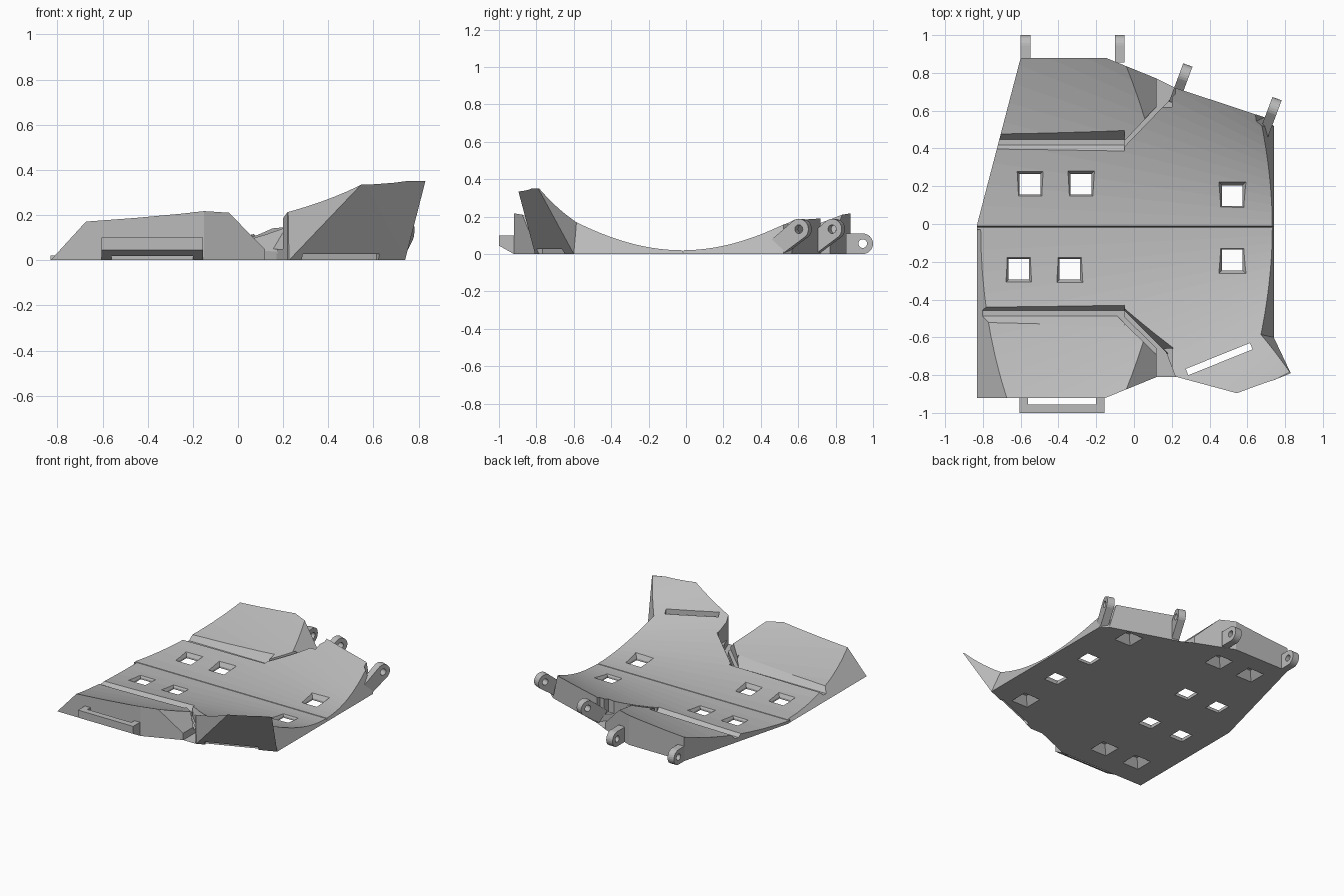
import bpy, bmesh, math
from mathutils import Vector

cube = bpy.data.objects.get("Cube")
if cube:
    bpy.data.objects.remove(cube, do_unlink=True)

grey = bpy.data.materials.new("plain_grey")
grey.use_nodes = True
grey.diffuse_color = (0.5, 0.5, 0.5, 1)
grey.node_tree.nodes["Principled BSDF"].inputs["Base Color"].default_value = (0.5, 0.5, 0.5, 1)

MID = -0.02   # the plate is symmetric in curvature about this y


def finish(name, bm):
    bmesh.ops.recalc_face_normals(bm, faces=bm.faces)
    mesh = bpy.data.meshes.new(name)
    bm.to_mesh(mesh)
    bm.free()
    mesh.materials.append(grey)
    ob = bpy.data.objects.new(name, mesh)
    bpy.context.collection.objects.link(ob)
    return ob


def loft(name, ring_a, ring_b):
    """Closed solid between two rings of 3D points."""
    bm = bmesh.new()
    a = [bm.verts.new(p) for p in ring_a]
    b = [bm.verts.new(p) for p in ring_b]
    n = len(a)
    sides = [bm.faces.new((a[i], a[(i + 1) % n], b[(i + 1) % n], b[i])) for i in range(n)]
    caps = [bm.faces.new(a), bm.faces.new(b)]
    bmesh.ops.triangulate(bm, faces=sides + caps)
    return finish(name, bm)


def upright(name, low, high, z0, z1):
    return loft(name, [(x, y, z0) for x, y in low], [(x, y, z1) for x, y in high])


def along(name, profile, start, end):
    """Sweep a (sideways, z) profile straight from start to end in plan."""
    s, e = Vector(start), Vector(end)
    d = (e - s).normalized()
    side = Vector((-d.y, d.x))
    ring = lambda c: [(*(c + side * u), z) for u, z in profile]
    return loft(name, ring(s), ring(e))


def square(x, y, h):
    return [(x - h, y - h), (x + h, y - h), (x + h, y + h), (x - h, y + h)]


def boolean(ob, other, operation="DIFFERENCE"):
    mod = ob.modifiers.new("cut", "BOOLEAN")
    mod.operation, mod.solver, mod.object = operation, "EXACT", other
    bpy.context.view_layer.objects.active = ob
    bpy.ops.object.modifier_apply(modifier=mod.name)
    bpy.data.objects.remove(other, do_unlink=True)


# Outline of the plate: (lower x, y), (upper x, y) of the leaning sides
outline = [
    ((-.83, -.92), (-.51, -.92)), ((-.15, -.92), None), ((.12, -.81), None),
    ((.12, -.66), None), ((-.05, -.49), None), ((-.05, -.46), None),
    ((.17, -.68), None), ((.22, -.81), None), ((.226, -.807), (.56, -.90)),
    ((.74, -.6), (.83, -.79)), ((.74, -.57), (.6, -.57)), ((.74, .52), (.6, .52)),
    ((.69, .565), (.6, .595)), ((.22, .72), None), ((.22, .69), None),
    ((-.05, .41), None), ((-.05, .44), None), ((.12, .62), None),
    ((.12, .77), None), ((-.15, .88), None), ((-.6, .88), None),
    ((-.83, 0), None), ((-.83, -.03), (-.51, -.03)),
]
plate = upright("curved_plate", [a for a, b in outline],
                [b or a for a, b in outline], 0, .35)

# Conical hollow upper surface: straight rulings that narrow towards +x
STRIPS = 60
bm = bmesh.new()
rows = []
for i in range(STRIPS + 1):
    t = -.62 + 1.24 * i / STRIPS
    row = []
    for x in (-.95, .95):
        w = 3.75 - 2.4 * x
        y, z = MID + t * w, .02 + t * t * w
        row.append((bm.verts.new((x, y, z)), bm.verts.new((x, y, -.1))))
    rows.append(row)
for (l0, r0), (l1, r1) in zip(rows, rows[1:]):
    bm.faces.new((l0[0], r0[0], r1[0], l1[0]))
    bm.faces.new((l0[1], r0[1], r1[1], l1[1]))
    bm.faces.new((l0[0], l1[0], l1[1], l0[1]))
    bm.faces.new((r0[0], r1[0], r1[1], r0[1]))
for l, r in (rows[0], rows[-1]):
    bm.faces.new((l[0], r[0], r[1], l[1]))
boolean(plate, finish("hollow", bm), "INTERSECT")

# Sloped ends of the two left-hand wings
for y0, y1, inner in ((-.95, -.66, -.36), (.95, .62, .32)):
    boolean(plate, upright("end_slope",
            [(.119, y0), (.2, y0), (.2, y1), (.119, y1)],
            [(-.18, y0), (.2, y0), (.2, y1), (-.18, inner)], .05, .35))

# Folding grooves: middle, two wing creases and the bevel beside the front slit
boolean(plate, along("middle_groove", [(-.015, .06), (0, .007), (.015, .06)],
                     (-1, -.015), (1, -.015)))
crease = [(-.1, .12), (-.012, .03), (.018, .03), (.09, .12)]
for y in (-.475, .43):
    boolean(plate, along("wing_crease", crease, (-1, y), (-.05, y)))
boolean(plate, along("slit_bevel", [(-.04, .03), (0, .03), (.07, .2), (-.04, .2)],
                     (-.06, -.46), (.175, -.69)))

# Square windows, flared upwards
for x, y in ((-.55, .21), (-.28, .21), (.52, .15), (-.61, -.24), (-.34, -.24), (.52, -.19)):
    boolean(plate, upright("window_cut", square(x, y, .055), square(x, y, .055), -.05, .2))
    boolean(plate, upright("window_flare", square(x, y, .05), square(x, y, .11), .005, .11))

# Blind tapered pockets underneath
for x, y in ((.49, .53), (.49, -.54), (-.17, .68), (-.44, .68), (-.33, -.70), (-.61, -.70)):
    boolean(plate, upright("pocket_cut", square(x, y, .07), square(x, y, .025), -.005, .055))

# Strap slot in the raised front wing
boolean(plate, along("slot_cut", [(-.02, -.1), (.016, -.1), (.016, .5), (-.02, .5)],
                     (.28, -.782), (.62, -.645)))

# Strap loop on the front edge
loop = along("front_strap_loop", [(-.92, 0), (-1, .045), (-1, .1), (-.92, .1)],
             (-.605, 0), (-.155, 0))
boolean(loop, upright("loop_cut", [(-.56, -.955), (-.2, -.955), (-.2, -.9), (-.56, -.9)],
                      [(-.56, -.955), (-.2, -.955), (-.2, -.9), (-.56, -.9)], -.1, .3))


def lug(name, x, y, z, direction, tail, sweep):
    """Rounded hinge lug with a pin hole; tail points run back into the plate."""
    d = Vector(direction).normalized()
    side = Vector((d.y, -d.x))
    arc = [math.radians(sweep[0] + (sweep[1] - sweep[0]) * i / 12) for i in range(13)]
    shape = [(.055 * math.cos(a), .055 * math.sin(a)) for a in arc] + tail
    hole = [(.023 * math.cos(a), .023 * math.sin(a))
            for a in (math.tau * i / 20 for i in range(20))]

    def ring(points, offset):
        return [(*(Vector((x, y)) + d * u + side * offset), z + v) for u, v in points]
    ob = loft(name, ring(shape, -.026), ring(shape, .026))
    boolean(ob, loft("pin_hole", ring(hole, -.1), ring(hole, .1)))


# Hinge lugs along the back
flat_tail = [(-.09, .055), (-.09, -.055)]
drop_tail = [(-.16, -.06), (-.09, -.13)]
lug("back_lug_outer", -.575, .945, .055, (0, 1), flat_tail, (-90, 90))
lug("back_lug_inner", -.075, .945, .055, (0, 1), flat_tail, (-90, 90))
lug("angled_lug_inner", .266, .79, .133, (.35, .94), drop_tail, (-45, 135))
lug("angled_lug_outer", .738, .612, .133, (.35, .94), drop_tail, (-45, 135))
